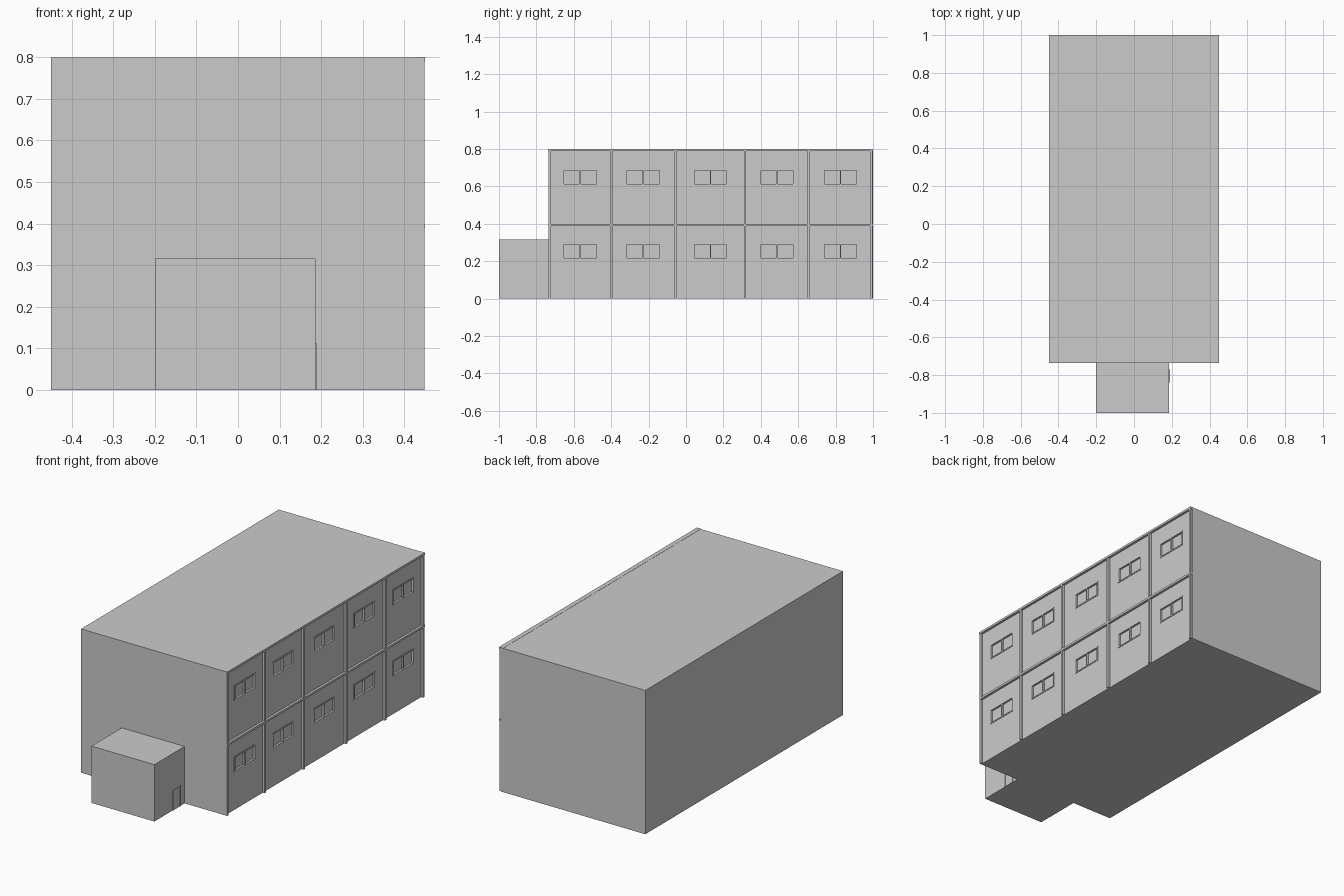
import bpy

if "Cube" in bpy.data.objects:
    bpy.data.objects.remove(bpy.data.objects["Cube"])


def box(name, x0, x1, y0, y1, z0, z1):
    bpy.ops.mesh.primitive_cube_add(size=1, location=((x0 + x1) / 2, (y0 + y1) / 2, (z0 + z1) / 2))
    o = bpy.context.object
    o.name = name
    o.scale = (x1 - x0, y1 - y0, z1 - z0)
    bpy.ops.object.transform_apply(location=False, rotation=False, scale=True)
    return o


WALL = 0.436   # recessed side wall
FACE = 0.448   # outer face of pillars and beams

# Main block and entrance annex
hall = box("main_block", -0.45, WALL, -0.735, 1.0, 0, 0.799)
box("annex", -0.2, 0.186, -1.0, -0.735, 0, 0.316)

# Door with raised frame on the annex side
box("door_leaf", 0.18, 0.188, -0.833, -0.777, 0, 0.105)
for i, y in enumerate((-0.84, -0.777)):
    box(f"door_jamb_{i}", 0.18, 0.19, y, y + 0.007, 0, 0.112)
box("door_head", 0.18, 0.19, -0.833, -0.777, 0.105, 0.112)

# Pillars along the side
for i, y in enumerate((-0.729, -0.4, -0.058, 0.315, 0.656, 0.991)):
    box(f"pillar_{i}", WALL - 0.005, FACE, y - 0.006, y + 0.006, 0, 0.79)

# Floor beam and roof edge beam
box("floor_beam", WALL - 0.005, 0.449, -0.735, 1.0, 0.388, 0.4)
box("roof_beam", 0.424, 0.449, -0.737, 1.0, 0.788, 0.8)

# Windows: a shallow opening with a frame and a centre bar
for row, z in enumerate((0.21, 0.606)):
    for col, yc in enumerate((-0.565, -0.229, 0.131, 0.486, 0.826)):
        tag = f"{row}_{col}"
        y0, y1, z1 = yc - 0.093, yc + 0.093, z + 0.087
        cut = box("window_cutter_" + tag, WALL - 0.008, WALL + 0.05, y0, y1, z, z1)
        cut.hide_render = True
        cut.hide_viewport = True
        m = hall.modifiers.new("opening_" + tag, 'BOOLEAN')
        m.operation = 'DIFFERENCE'
        m.solver = 'EXACT'
        m.object = cut
        xa, xb, t = WALL - 0.01, WALL + 0.003, 0.007
        box("window_sill_" + tag, xa, xb, y0, y1, z, z + t)
        box("window_head_" + tag, xa, xb, y0, y1, z1 - t, z1)
        for k, y in enumerate((y0, yc - t / 2, y1 - t)):
            box(f"window_bar_{tag}_{k}", xa, xb, y, y + t, z + t, z1 - t)
